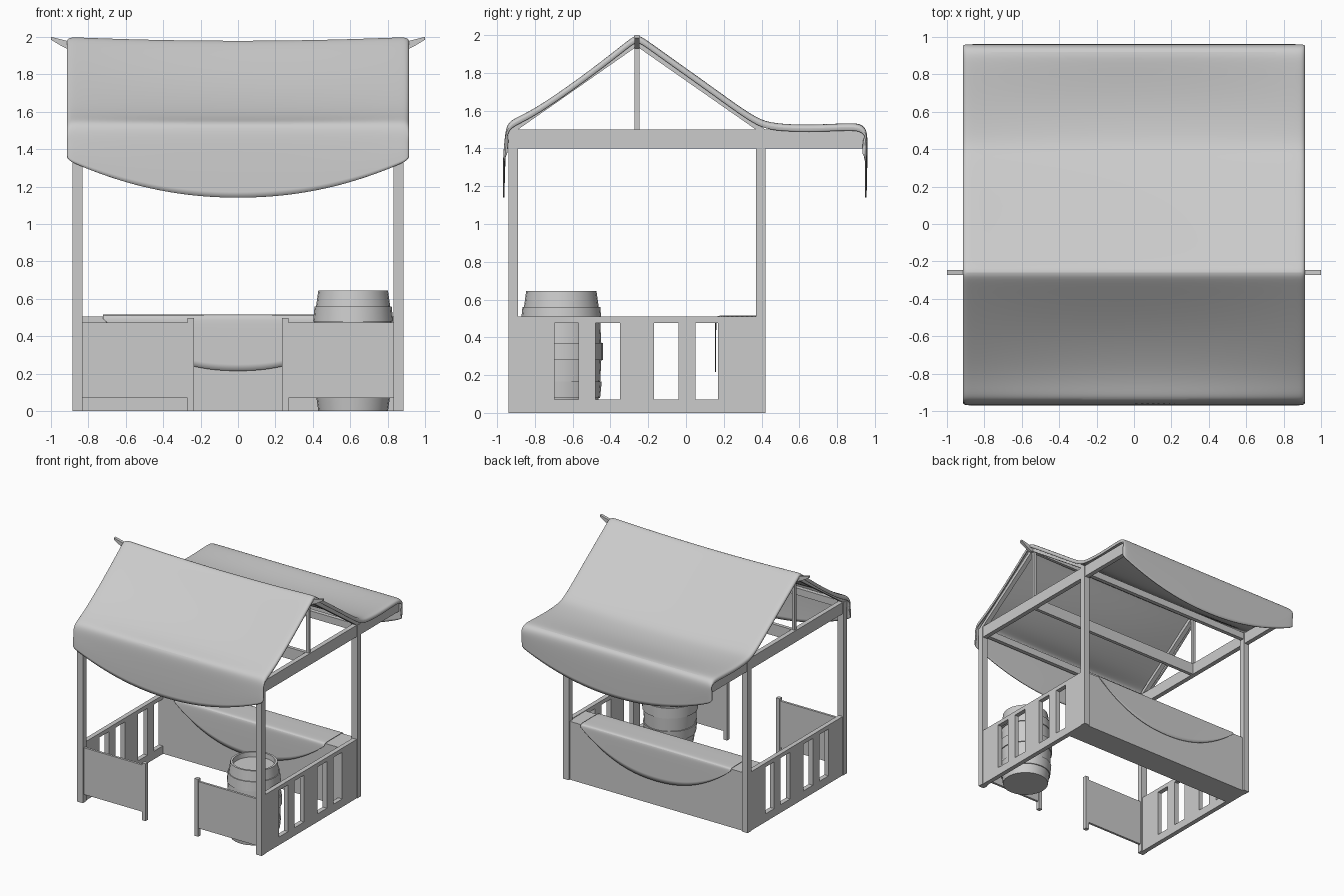
import bpy, bmesh, math
from mathutils import Vector

if "Cube" in bpy.data.objects:
    bpy.data.objects.remove(bpy.data.objects["Cube"])


def mesh_object(name, verts, faces):
    me = bpy.data.meshes.new(name)
    me.from_pydata(verts, [], faces)
    bm = bmesh.new()
    bm.from_mesh(me)
    bmesh.ops.recalc_face_normals(bm, faces=bm.faces)
    bm.to_mesh(me)
    bm.free()
    ob = bpy.data.objects.new(name, me)
    bpy.context.collection.objects.link(ob)
    return ob


def prism(name, poly, axis, a, b):
    """Extrude a 2D outline along x (outline in y,z) or y (outline in x,z)."""
    n = len(poly)
    at = (lambda p, d: (d, p[0], p[1])) if axis == 'x' else (lambda p, d: (p[0], d, p[1]))
    verts = [at(p, d) for d in (a, b) for p in poly]
    faces = [tuple(range(n)), tuple(range(n, 2 * n))]
    faces += [(i, (i + 1) % n, n + (i + 1) % n, n + i) for i in range(n)]
    return mesh_object(name, verts, faces)


def box(name, x, y, z):
    return prism(name, [(y[0], z[0]), (y[1], z[0]), (y[1], z[1]), (y[0], z[1])], 'x', *x)


def smooth(ob, angle=40):
    bpy.ops.object.select_all(action='DESELECT')
    bpy.context.view_layer.objects.active = ob
    ob.select_set(True)
    bpy.ops.object.shade_smooth_by_angle(angle=math.radians(angle))


def sheet(name, rows, thickness):
    """Cloth from a grid of points, thickened and subdivided."""
    m = len(rows[0])
    verts = [p for r in rows for p in r]
    faces = [(i * m + j, i * m + j + 1, (i + 1) * m + j + 1, (i + 1) * m + j)
             for i in range(len(rows) - 1) for j in range(m - 1)]
    ob = mesh_object(name, verts, faces)
    sub = ob.modifiers.new("round", 'SUBSURF')
    sub.levels = sub.render_levels = 2
    sol = ob.modifiers.new("thickness", 'SOLIDIFY')
    sol.thickness = thickness
    sol.offset = 0
    smooth(ob, 50)
    return ob


RIDGE = -0.26

# Mirrored side frames: posts, roof trusses, window walls, entrance panels
for s, side in ((-1, "left"), (1, "right")):
    def sx(a, b):
        return tuple(sorted((s * a, s * b)))
    wide, thin = sx(0.83, 0.885), sx(0.84, 0.88)
    box(side + "_front_post", wide, (-0.94, -0.89), (0, 1.5))
    box(side + "_back_post", wide, (0.37, 0.42), (0, 1.5))
    box(side + "_roof_beam", thin, (-0.93, 0.95), (1.4, 1.5))
    box(side + "_king_post", sx(0.845, 0.87), (RIDGE - 0.013, RIDGE + 0.013), (1.4, 1.96))
    for end, y in (("front", -0.94), ("back", 0.42)):
        d = 0.05 if y < 0 else -0.05
        prism(f"{side}_{end}_rafter", [(y, 1.5), (RIDGE, 1.98), (RIDGE, 1.94), (y + d, 1.5)],
              'x', *thin)
    # wall with four openings
    box(side + "_wall_bottom", thin, (-0.9, 0.38), (0, 0.07))
    box(side + "_wall_top", thin, (-0.9, 0.38), (0.475, 0.51))
    for i, y in enumerate([(-0.9, -0.695), (-0.57, -0.48), (-0.35, -0.17),
                           (-0.04, 0.05), (0.17, 0.38)]):
        box(f"{side}_wall_slat_{i}", thin, y, (0.07, 0.475))
    # entrance
    box(side + "_entrance_panel", sx(0.27, 0.84), (-0.925, -0.905), (0.07, 0.475))
    box(side + "_entrance_post", sx(0.235, 0.27), (-0.932, -0.898), (0, 0.497))

# Cross beams and tapered ridge pole
box("tie_beam", (-0.88, 0.88), (RIDGE - 0.015, RIDGE + 0.015), (1.4, 1.5))
box("front_eave_beam", (-0.84, 0.84), (-0.935, -0.9), (1.44, 1.5))
box("back_eave_beam", (-0.84, 0.84), (0.38, 0.415), (1.44, 1.5))
prism("ridge_pole", [(-1, 1.985), (-0.95, 1.955), (-0.9, 1.93), (0.9, 1.93), (0.95, 1.955),
                     (1, 1.985), (1, 2.0), (0.9, 1.975), (-0.9, 1.975), (-1, 2.0)],
      'y', RIDGE - 0.013, RIDGE + 0.013)

# Serving counter
box("counter", (-0.84, 0.84), (0.175, 0.405), (0, 0.505))

# Roof cloth: (y, z, sag in the middle, flap fraction)
prof = [(-0.965, 0, 0, 1), (-0.963, 0, 0, .66), (-0.958, 0, 0, .33), (-0.952, 1.49, 0, 0),
        (-0.938, 1.535, 0, 0), (-0.90, 1.56, .01, 0), (-0.8, 1.608, .025, 0),
        (-0.6, 1.745, .04, 0), (-0.42, 1.88, .03, 0), (-0.3, 1.975, .02, 0),
        (-0.26, 2.003, .02, 0), (-0.22, 1.98, .02, 0), (-0.1, 1.893, .02, 0),
        (0.1, 1.752, .025, 0), (0.27, 1.628, .02, 0), (0.38, 1.555, .015, 0),
        (0.46, 1.53, .02, 0), (0.65, 1.522, .025, 0), (0.85, 1.532, .01, 0),
        (0.925, 1.53, 0, 0), (0.955, 1.495, 0, 0), (0.957, 0, 0, .33),
        (0.955, 0, 0, .66), (0.952, 0, 0, 1)]
xs = [-0.905, -0.912, -0.9, -0.87] + [-0.78 + 0.12 * i for i in range(14)] + [0.87, 0.9, 0.912, 0.905]
rows = []
for k, (y, z, sag, f) in enumerate(prof):
    row = []
    for j, x in enumerate(xs):
        u = min(1, abs(x) / 0.91)
        bottom = 1.14 + 0.2 * u ** 2.1
        zz = 1.49 + (bottom - 1.49) * f if f else z - sag * (1 - u * u)
        curl = (0.035, 0.017, 0.003, 0)[min(j, len(xs) - 1 - j, 3)]
        # fold the side hem inward, or down on the roof
        if f:
            row.append((x, y - math.copysign(curl * 0.5, y), zz + curl * f))
        else:
            row.append((x, y, zz - curl))
    rows.append(row)
sheet("roof_cloth", rows, 0.008)

# Counter cloth with curved hanging ends
rows = []
cols = [-0.72 + 0.06 * i for i in range(25)]
for y, z, f in [(0.155, 0, 1), (0.156, 0, .5), (0.158, 0, .1), (0.162, .508, 0), (0.178, .514, 0),
                (0.29, .514, 0), (0.398, .514, 0), (0.412, .508, 0), (0.415, 0, .1),
                (0.416, 0, .5), (0.417, 0, 1)]:
    rows.append([(x, y, 0.50 - f * (0.01 + 0.275 * (1 - abs(x / 0.72) ** 2.2)) if f else z)
                 for x in cols])
sheet("counter_cloth", rows, 0.005)

# Barrel with raised hoops and a recessed lid
def stave(z):
    return 0.212 - 0.026 * ((z - 0.323) / 0.323) ** 2

outline = [(0, 0.0), (stave(0), 0.0)]
for a, b in ((0.08, 0.165), (0.28, 0.37), (0.48, 0.56)):
    outline += [(stave(a), a), (stave(a) + .008, a), (stave(b) + .008, b), (stave(b), b)]
outline += [(stave(0.646), 0.646), (0.168, 0.646), (0.165, 0.605), (0, 0.605)]
N = 24
verts, faces = [], []
for r, z in outline:
    for i in range(N):
        a = 2 * math.pi * i / N
        verts.append((0.615 + r * math.cos(a), -0.66 + r * math.sin(a), z))
for k in range(len(outline) - 1):
    for i in range(N):
        j = (i + 1) % N
        faces.append((k * N + i, k * N + j, (k + 1) * N + j, (k + 1) * N + i))
barrel = mesh_object("barrel", verts, faces)
bm = bmesh.new()
bm.from_mesh(barrel.data)
bmesh.ops.remove_doubles(bm, verts=bm.verts, dist=0.0005)
bmesh.ops.recalc_face_normals(bm, faces=bm.faces)
bm.to_mesh(barrel.data)
bm.free()
smooth(barrel, 35)
